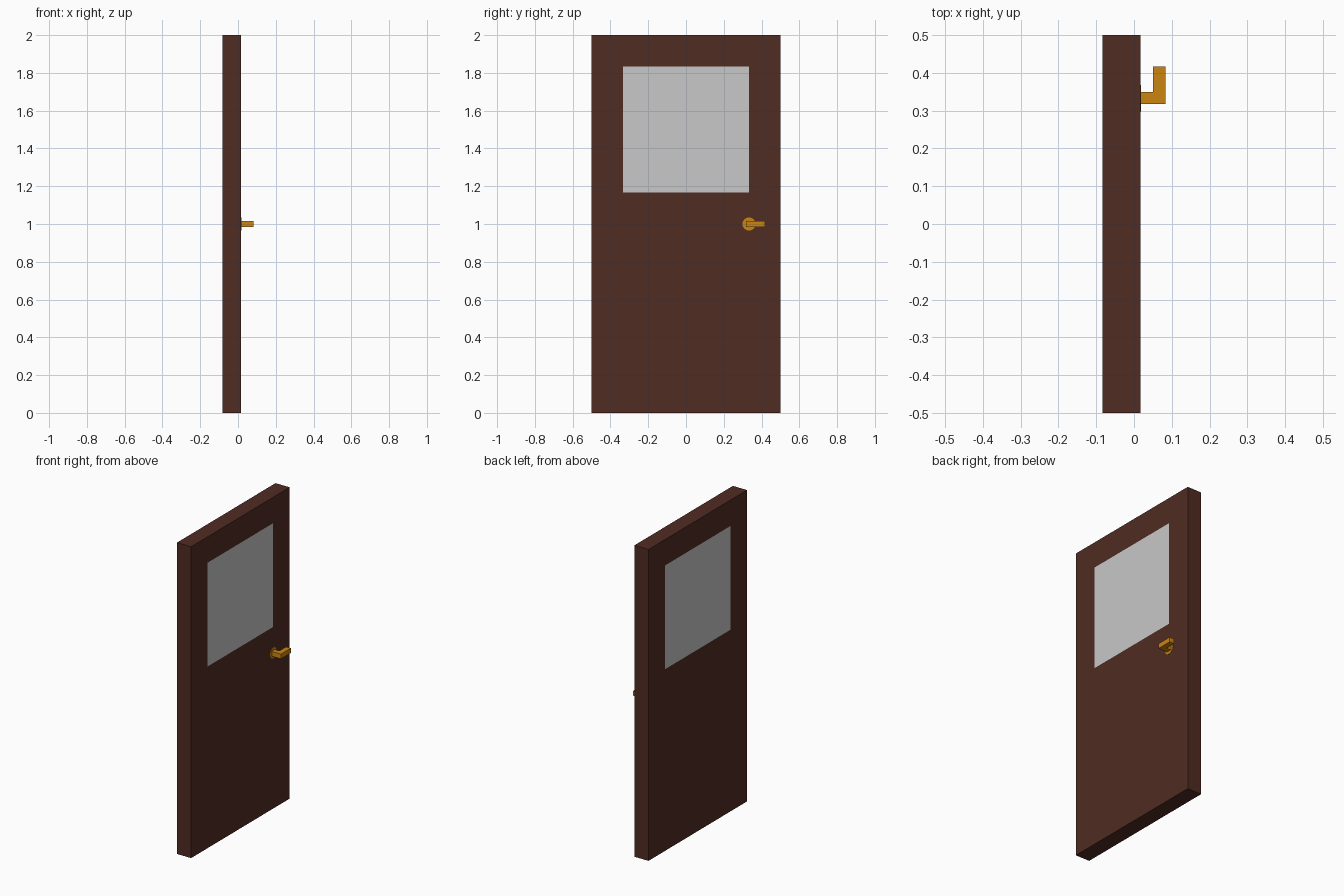
import bpy, bmesh, math
from mathutils import Matrix, Vector

if "Cube" in bpy.data.objects:
    bpy.data.objects.remove(bpy.data.objects["Cube"])


def material(name, rgb):
    m = bpy.data.materials.new(name)
    m.diffuse_color = (*rgb, 1)
    m.use_nodes = True
    m.node_tree.nodes["Principled BSDF"].inputs["Base Color"].default_value = m.diffuse_color
    return m


def finish(name, bm, mats):
    bmesh.ops.recalc_face_normals(bm, faces=bm.faces[:])
    me = bpy.data.meshes.new(name)
    bm.to_mesh(me)
    bm.free()
    for m in mats:
        me.materials.append(m)
    ob = bpy.data.objects.new(name, me)
    bpy.context.collection.objects.link(ob)
    return ob


wood = material("dark_brown_wood", (0.080, 0.025, 0.016))
glass = material("pale_grey_glass", (0.58, 0.58, 0.58))
brass = material("brass", (0.60, 0.235, 0.005))

BACK, FACE = -1 / 12, 1 / 60          # x of the two door faces
WIN_Y, WIN_LOW, WIN_TOP = 1 / 3, 7 / 6, 11 / 6

# Door leaf: a slab cut along the window edges, with flush glass on both faces
bm = bmesh.new()
bmesh.ops.create_cube(bm, size=1, matrix=Matrix.Translation(((BACK + FACE) / 2, 0, 1))
                      @ Matrix.Diagonal((FACE - BACK, 1, 2, 1)))
for co, no in (((0, -WIN_Y, 0), (0, 1, 0)), ((0, WIN_Y, 0), (0, 1, 0)),
               ((0, 0, WIN_LOW), (0, 0, 1)), ((0, 0, WIN_TOP), (0, 0, 1))):
    bmesh.ops.bisect_plane(bm, geom=bm.verts[:] + bm.edges[:] + bm.faces[:],
                           plane_co=Vector(co), plane_no=Vector(no))
bm.normal_update()
for f in bm.faces:
    c = f.calc_center_median()
    if abs(f.normal.x) > 0.9 and abs(c.y) < WIN_Y and WIN_LOW < c.z < WIN_TOP:
        f.material_index = 1
finish("door_leaf", bm, [wood, glass])

# Thin round plate behind the handle
bm = bmesh.new()
bmesh.ops.create_cone(bm, cap_ends=True, segments=16, radius1=0.035, radius2=0.035, depth=0.002,
                      matrix=Matrix.Translation((FACE + 0.0005, 1 / 3, 1))
                      @ Matrix.Rotation(math.pi / 2, 4, 'Y'))
finish("handle_plate", bm, [brass])

# L-shaped lever: a top-view profile extruded upwards
bm = bmesh.new()
profile = [(FACE, 0.317), (0.083, 0.317), (0.083, 0.417),
           (0.05, 0.417), (0.05, 0.35), (FACE, 0.35)]
face = bm.faces.new([bm.verts.new((x, y, 0.985)) for x, y in profile])
up = bmesh.ops.extrude_face_region(bm, geom=[face])
bmesh.ops.translate(bm, vec=(0, 0, 0.031),
                    verts=[v for v in up["geom"] if isinstance(v, bmesh.types.BMVert)])
finish("handle_lever", bm, [brass])
